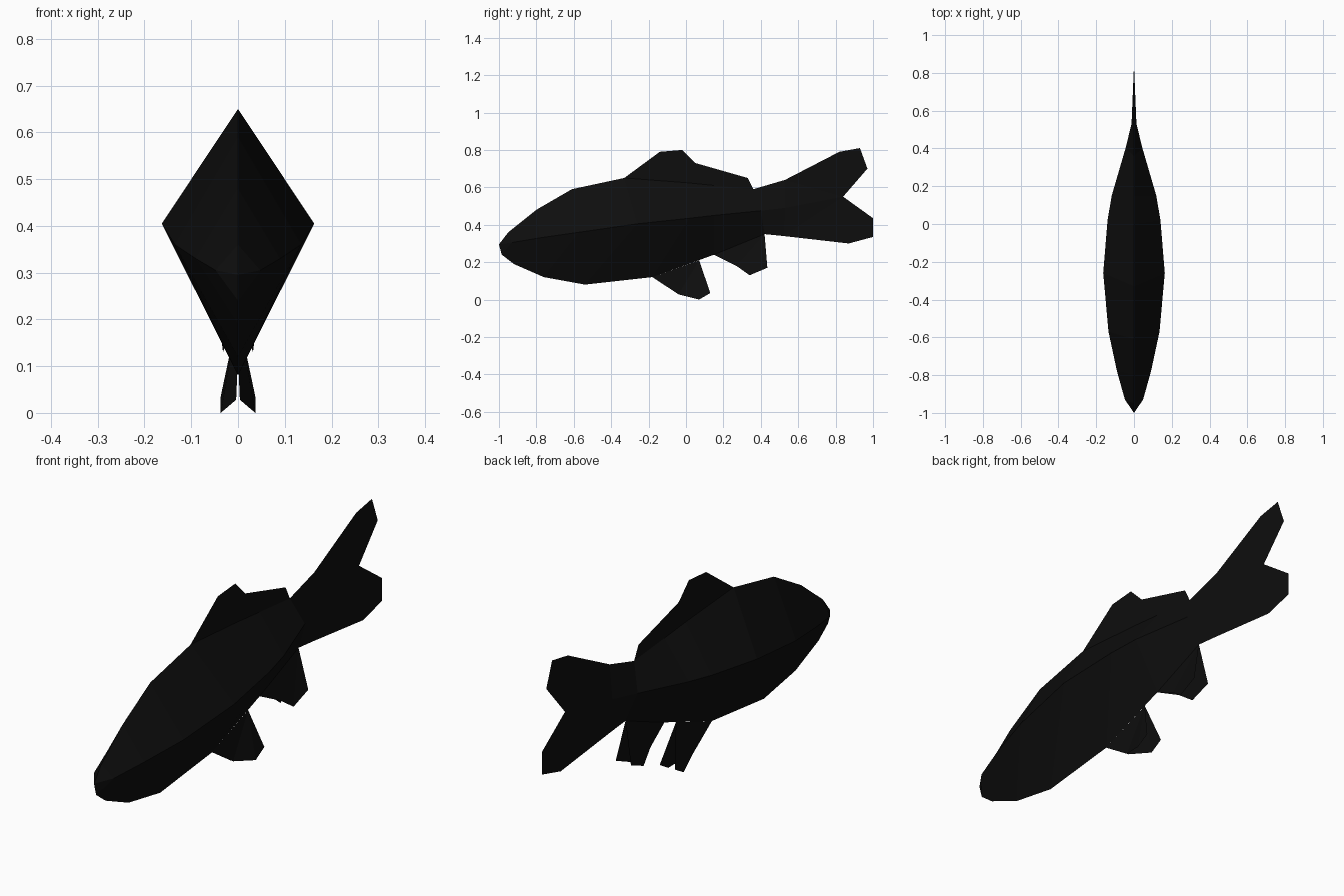
import bpy
import bmesh

cube = bpy.data.objects.get("Cube")
if cube:
    bpy.data.objects.remove(cube, do_unlink=True)

# One near-black colour for the whole fish
BLACK = (0.0042, 0.0042, 0.0042, 1.0)
mat = bpy.data.materials.new("near_black")
mat.use_nodes = True
mat.diffuse_color = BLACK
mat.node_tree.nodes["Principled BSDF"].inputs["Base Color"].default_value = BLACK


def finish(name, bm, mirror=False):
    mesh = bpy.data.meshes.new(name)
    bm.to_mesh(mesh)
    bm.free()
    mesh.materials.append(mat)
    obj = bpy.data.objects.new(name, mesh)
    bpy.context.collection.objects.link(obj)
    if mirror:
        mod = obj.modifiers.new("Mirror", 'MIRROR')
        mod.merge_threshold = 0.0005
    return obj


def sheet(name, outline, side=1):
    """Thin fin: a fan of triangles from the first outline point (x, y, z)."""
    bm = bmesh.new()
    v = [bm.verts.new((side * x, y, z)) for x, y, z in outline]
    for a, b in zip(v[1:], v[2:]):
        bm.faces.new((v[0], a, b))
    return finish(name, bm)


# Body: diamond sections, each with a top (y, z), side (x, y, z), bottom (y, z)
NOSE = (0, -1.0, 0.295)
TAIL_NOTCH = (0, 0.84, 0.55)
SECTIONS = [
    ((-0.95, 0.36), (0.048, -0.93, 0.305), (-0.985, 0.24)),
    ((-0.80, 0.48), (0.09, -0.78, 0.33), (-0.92, 0.19)),
    ((-0.61, 0.59), (0.135, -0.57, 0.36), (-0.76, 0.12)),
    ((-0.33, 0.65), (0.163, -0.26, 0.405), (-0.54, 0.08)),
    ((0.00, 0.625), (0.14, 0.02, 0.435), (-0.18, 0.12)),
    ((0.15, 0.61), (0.118, 0.15, 0.45), (0.15, 0.24)),
    ((0.36, 0.59), (0.045, 0.40, 0.475), (0.42, 0.35)),
    ((0.53, 0.64), (0.013, 0.53, 0.49), (0.52, 0.34)),
]
bm = bmesh.new()
rings = [[bm.verts.new((0, *top)), bm.verts.new(side), bm.verts.new((0, *bot))]
         for top, side, bot in SECTIONS]
nose = bm.verts.new(NOSE)
notch = bm.verts.new(TAIL_NOTCH)
for k in (0, 1):
    bm.faces.new((nose, rings[0][k + 1], rings[0][k]))
    for a, b in zip(rings, rings[1:]):
        bm.faces.new((a[k], a[k + 1], b[k + 1], b[k]))
    bm.faces.new((rings[-1][k], rings[-1][k + 1], notch))
finish("body", bm, mirror=True)

# Flat fins on the centre line, outlines as (y, z)
CENTRE_FINS = {
    "dorsal_fin": [(0.05, 0.73), (0.33, 0.65), (0.36, 0.59), (0.15, 0.60),
                   (0.0, 0.615), (-0.33, 0.65), (-0.14, 0.79), (-0.02, 0.80)],
    "upper_tail_lobe": [(0.84, 0.55), (0.97, 0.70), (0.93, 0.81),
                        (0.82, 0.79), (0.53, 0.64)],
    "lower_tail_lobe": [(0.84, 0.55), (0.52, 0.34), (0.87, 0.30),
                        (1.0, 0.335), (1.0, 0.435)],
}
for name, outline in CENTRE_FINS.items():
    sheet(name, [(0, y, z) for y, z in outline])

# Paired fins splayed outwards from the belly
PAIRED_FINS = {
    "pelvic_fin": [(0, 0.07, 0.21), (0, -0.18, 0.12), (0.004, -0.04, 0.028),
                   (0.037, 0.07, 0.0), (0.037, 0.13, 0.035)],
    "anal_fin": [(0, 0.42, 0.35), (0, 0.15, 0.24), (0.016, 0.27, 0.18),
                 (0.032, 0.34, 0.13), (0.037, 0.435, 0.17)],
}
for name, outline in PAIRED_FINS.items():
    sheet("left_" + name, outline, 1)
    sheet("right_" + name, outline, -1)
